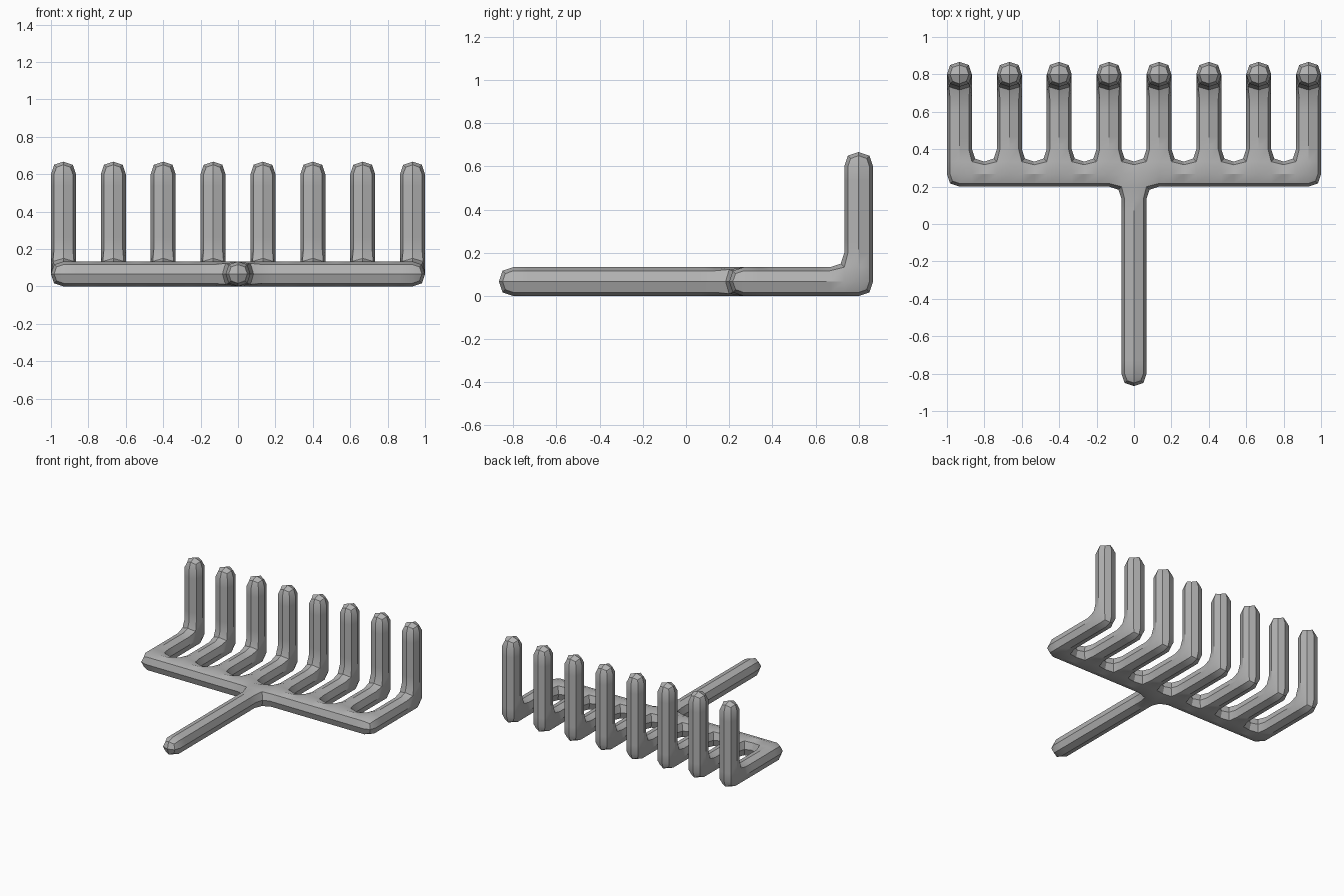
import bpy, bmesh, math
from mathutils import Vector

if "Cube" in bpy.data.objects:
    bpy.data.objects.remove(bpy.data.objects["Cube"])

C = 2 / 15                      # block size
NX, NY = 15, 13                 # blocks across and deep

# Blocks that make up the rake
cells = set()
for y in range(8):              # handle
    cells.add((7, y, 0))
for x in range(NX):             # crossbar
    cells.add((x, 8, 0))
for x in range(0, NX, 2):       # eight bent tines
    cells.update((x, y, 0) for y in range(9, NY))
    cells.update((x, NY - 1, z) for z in range(1, 5))

# Outer skin: one quad for every exposed block side
bm = bmesh.new()
verts = {}


def vert(p):
    key = tuple(round(v) for v in p)
    if key not in verts:
        verts[key] = bm.verts.new(((key[0] - NX / 2) * C, (key[1] - NY / 2) * C, key[2] * C))
    return verts[key]


for c in sorted(cells):
    for axis in range(3):
        for side in (0, 1):
            n = list(c)
            n[axis] += 1 if side else -1
            if tuple(n) in cells:
                continue
            quad = []
            for a, b in ((0, 0), (1, 0), (1, 1), (0, 1)):
                p = list(c)
                p[axis] += side
                p[(axis + 1) % 3] += a
                p[(axis + 2) % 3] += b
                quad.append(vert(p))
            bm.faces.new(quad if side else quad[::-1])

mesh = bpy.data.meshes.new("rake")
bm.to_mesh(mesh)
bm.free()
rake = bpy.data.objects.new("rake", mesh)
bpy.context.collection.objects.link(rake)

# Plain grey material
grey = bpy.data.materials.new("grey")
grey.diffuse_color = (0.45, 0.45, 0.45, 1)
grey.use_nodes = True
grey.node_tree.nodes["Principled BSDF"].inputs["Base Color"].default_value = grey.diffuse_color
mesh.materials.append(grey)

# One subdivision rounds the blocks into eight-sided bars
bpy.context.view_layer.objects.active = rake
rake.select_set(True)
sub = rake.modifiers.new("round", 'SUBSURF')
sub.levels = sub.render_levels = 1
sub.use_limit_surface = False
bpy.ops.object.modifier_apply(modifier=sub.name)
bpy.ops.object.shade_smooth_by_angle(angle=math.radians(30))
